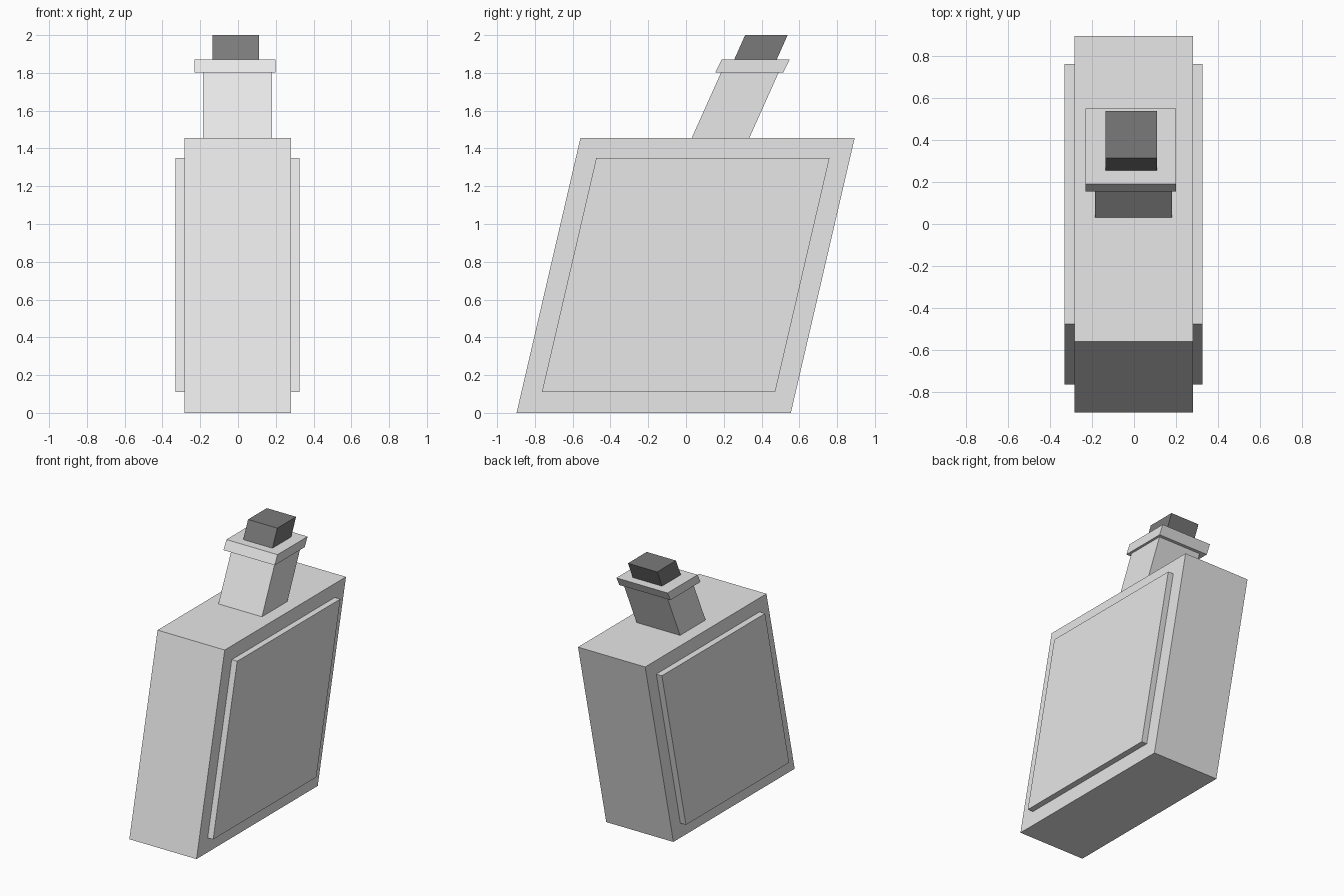
import bpy
import bmesh

cube = bpy.data.objects.get("Cube")
if cube:
    bpy.data.objects.remove(cube, do_unlink=True)


def make_material(name, value):
    mat = bpy.data.materials.new(name)
    mat.use_nodes = True
    colour = (value, value, value, 1)
    mat.diffuse_color = colour
    mat.node_tree.nodes["Principled BSDF"].inputs["Base Color"].default_value = colour
    return mat


light_grey = make_material("light grey", 0.8)
dark_grey = make_material("dark grey", 0.195)


def leaning_box(name, x, y, z, lean, mat):
    """Box with bottom spans x, y, z whose top is shifted along y by lean."""
    bm = bmesh.new()
    bmesh.ops.create_cube(bm, size=1)
    for v in bm.verts:
        top = v.co.z > 0
        v.co = (x[v.co.x > 0], y[v.co.y > 0] + lean * top, z[top])
    mesh = bpy.data.meshes.new(name)
    bm.to_mesh(mesh)
    bm.free()
    mesh.materials.append(mat)
    obj = bpy.data.objects.new(name, mesh)
    bpy.context.collection.objects.link(obj)


# Bottle body
leaning_box("body", (-0.283, 0.28), (-0.897, 0.555), (0, 1.455), 0.338, light_grey)

# Raised panel on each broad side
for name, x in (("right_panel", (-0.33, -0.27)), ("left_panel", (0.27, 0.326))):
    leaning_box(name, x, (-0.763, 0.472), (0.11, 1.35), 0.288, light_grey)

# Neck, collar and stopper
leaning_box("neck", (-0.185, 0.18), (0.03, 0.335), (1.455, 1.803), 0.156, light_grey)
leaning_box("collar", (-0.23, 0.199), (0.155, 0.515), (1.803, 1.87), 0.034, light_grey)
leaning_box("stopper", (-0.135, 0.11), (0.255, 0.48), (1.87, 2), 0.058, dark_grey)
